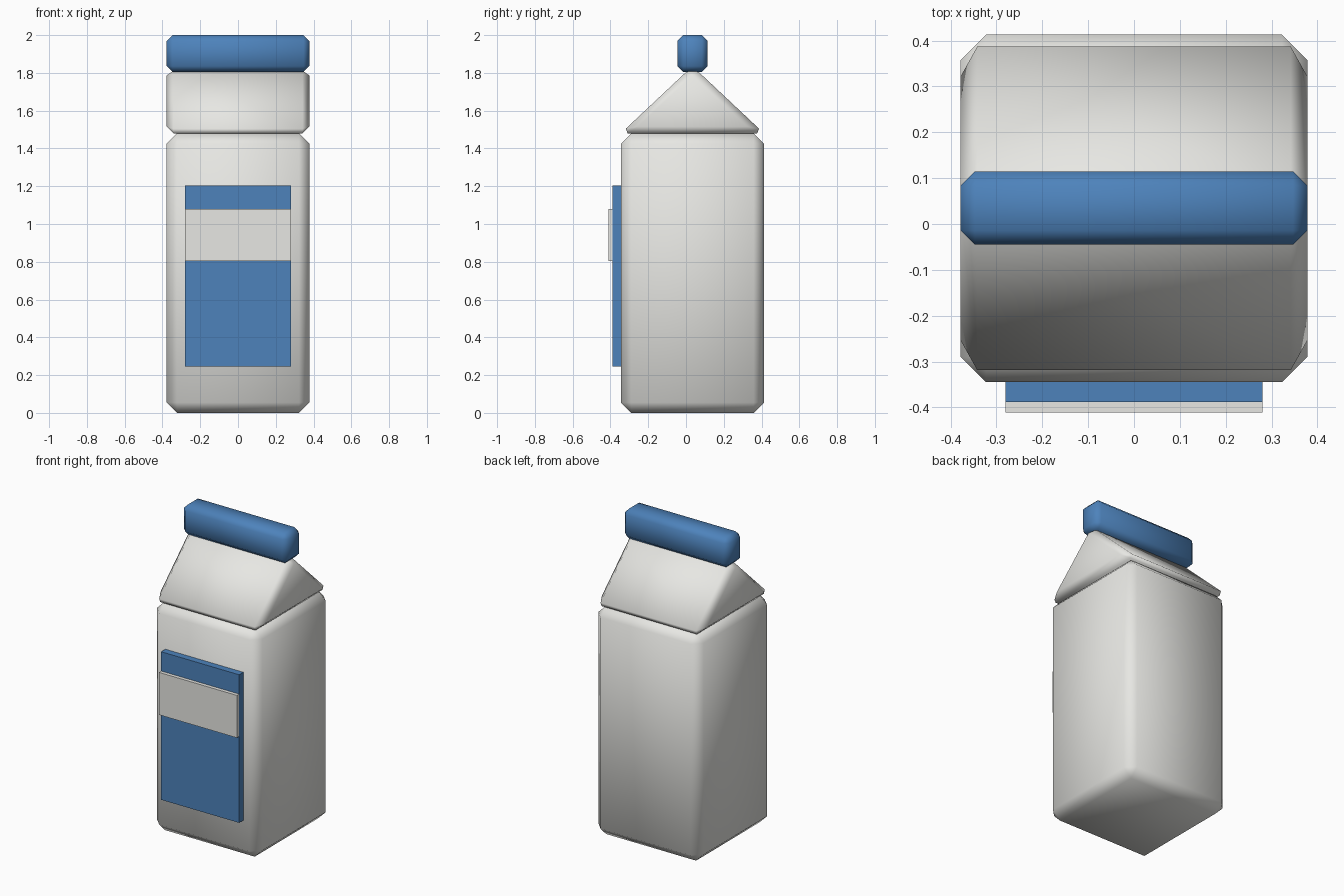
import bpy
import bmesh

cube = bpy.data.objects.get("Cube")
if cube:
    bpy.data.objects.remove(cube, do_unlink=True)


def material(name, rgb):
    m = bpy.data.materials.new(name)
    m.use_nodes = True
    m.diffuse_color = (*rgb, 1)
    m.node_tree.nodes["Principled BSDF"].inputs["Base Color"].default_value = (*rgb, 1)
    return m


white = material("carton white", (0.8, 0.8, 0.77))
blue = material("carton blue", (0.075, 0.226, 0.5))


def extrude_profile(name, profile, half_width, mat, bevel=0):
    """Extrude a (y, z) profile along x, optionally with a soft chamfer."""
    bm = bmesh.new()
    face = bm.faces.new([bm.verts.new((-half_width, y, z)) for y, z in profile])
    result = bmesh.ops.extrude_face_region(bm, geom=[face])
    moved = [v for v in result["geom"] if isinstance(v, bmesh.types.BMVert)]
    bmesh.ops.translate(bm, verts=moved, vec=(2 * half_width, 0, 0))
    bmesh.ops.recalc_face_normals(bm, faces=bm.faces)
    for f in bm.faces:
        f.smooth = bevel > 0
    mesh = bpy.data.meshes.new(name)
    bm.to_mesh(mesh)
    bm.free()
    mesh.materials.append(mat)
    obj = bpy.data.objects.new(name, mesh)
    bpy.context.collection.objects.link(obj)
    if bevel:
        mod = obj.modifiers.new("chamfer", "BEVEL")
        mod.width = bevel
        mod.segments = 1
        mod.limit_method = "NONE"
    return obj


def block(name, y0, y1, z0, z1, half_width, mat, bevel=0):
    corners = [(y0, z0), (y1, z0), (y1, z1), (y0, z1)]
    return extrude_profile(name, corners, half_width, mat, bevel)


# Carton body, gabled top and sealed ridge
block("carton_body", -0.345, 0.413, 0, 1.48, 0.378, white, 0.055)
extrude_profile("gable_top", [(-0.345, 1.48), (0.413, 1.48), (0.034, 1.836)],
                0.378, white, 0.036)
block("top_seal", -0.045, 0.115, 1.805, 2.0, 0.378, blue, 0.031)

# Front label with raised band
block("front_label", -0.388, -0.34, 0.245, 1.205, 0.28, blue)
block("label_band", -0.411, -0.38, 0.805, 1.08, 0.28, white)
